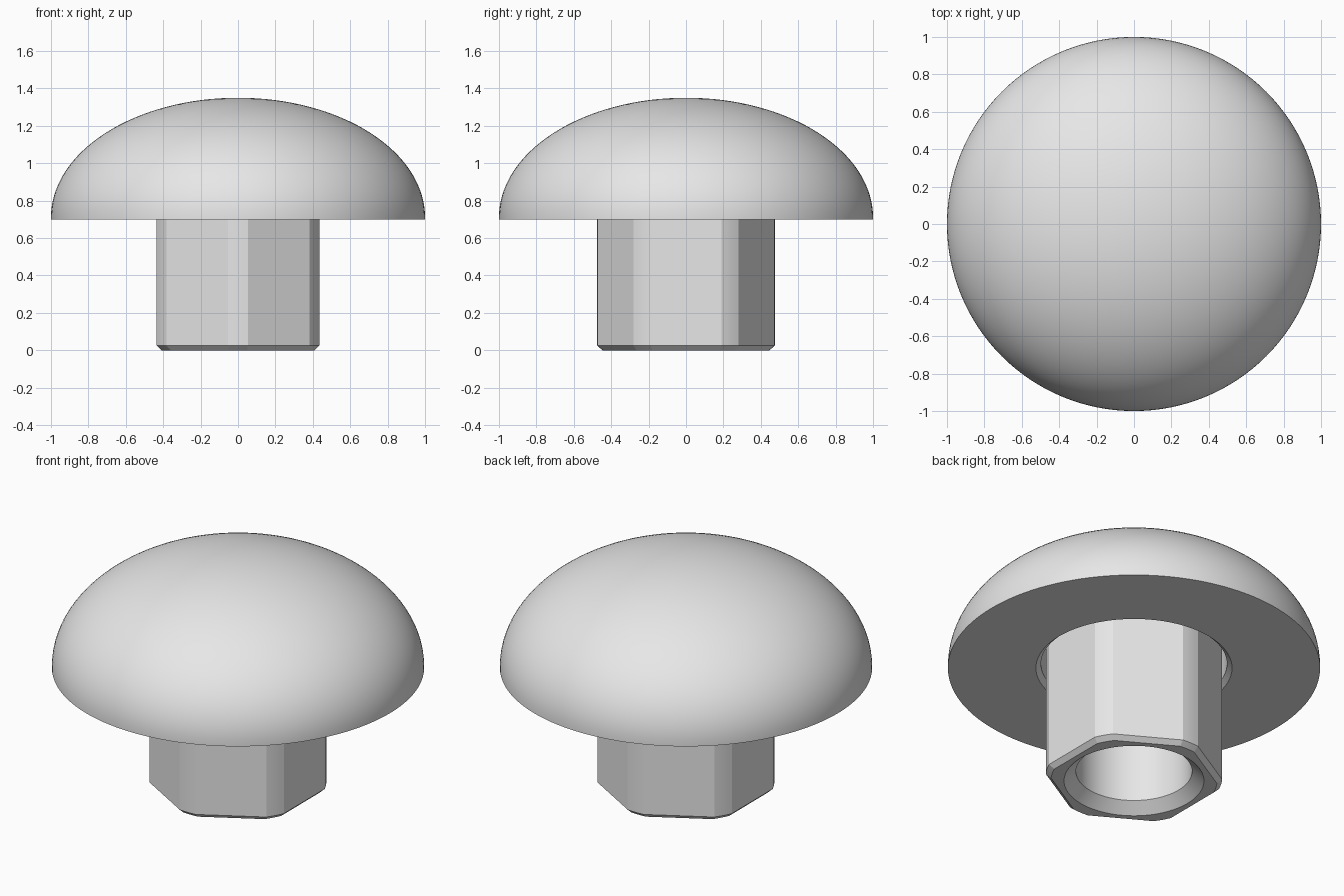
import bpy, bmesh, math

if "Cube" in bpy.data.objects:
    bpy.data.objects.remove(bpy.data.objects["Cube"])

grey = bpy.data.materials.new("plain grey")
grey.diffuse_color = (0.8, 0.8, 0.8, 1)
grey.use_nodes = True
grey.node_tree.nodes["Principled BSDF"].inputs["Base Color"].default_value = grey.diffuse_color


def loft(name, rings, closed=False):
    """Skin a list of rings; a one-point ring closes an end with a fan."""
    bm = bmesh.new()
    loops = [[bm.verts.new(p) for p in ring] for ring in rings]
    pairs = list(zip(loops, loops[1:]))
    if closed:
        pairs.append((loops[-1], loops[0]))
    for a, b in pairs:
        n = max(len(a), len(b))
        for i in range(n):
            j = (i + 1) % n
            if len(a) == 1:
                bm.faces.new((a[0], b[j], b[i]))
            elif len(b) == 1:
                bm.faces.new((a[i], a[j], b[0]))
            else:
                bm.faces.new((a[i], a[j], b[j], b[i]))
    bmesh.ops.recalc_face_normals(bm, faces=bm.faces)
    mesh = bpy.data.meshes.new(name)
    bm.to_mesh(mesh)
    bm.free()
    mesh.materials.append(grey)
    obj = bpy.data.objects.new(name, mesh)
    bpy.context.collection.objects.link(obj)
    bpy.ops.object.select_all(action='DESELECT')
    obj.select_set(True)
    bpy.context.view_layer.objects.active = obj
    bpy.ops.object.shade_smooth_by_angle(angle=math.radians(15))


def ring(radius, z, angles):
    """Ring of points; radius is a number or a function of the angle."""
    r = radius if callable(radius) else (lambda t: radius)
    return [(r(t) * math.cos(t), r(t) * math.sin(t), z) for t in angles]


# Domed cap: elliptical top, flat underside, chamfered round socket
BASE, TOP, SOCKET_TOP = 0.70, 1.35, 1.0
circle = [math.tau * i / 128 for i in range(128)]
profile = [(0.50, SOCKET_TOP), (0.50, BASE + 0.025), (0.527, BASE), (1.0, BASE)]
for i in range(32):
    t = math.pi / 2 * i / 32
    profile.append((math.cos(t), BASE + 0.01 + (TOP - BASE - 0.01) * math.sin(t)))
cap = [[(0, 0, SOCKET_TOP)]] + [ring(r, z, circle) for r, z in profile] + [[(0, 0, TOP)]]
loft("domed_cap", cap)

# Hexagonal stem: flats trimmed by a circle at the corners, bored from below
FLAT, CORNER = 0.435, 0.475
half = math.acos(FLAT / CORNER)
angles = []
for k in range(6):
    mid = k * math.pi / 3
    angles += [mid - half + 2 * half * i / 12 for i in range(13)]
    arc = math.pi / 3 - 2 * half
    angles += [mid + half + arc * i / 4 for i in range(1, 4)]


def hexagon(t):
    d = (t + math.pi / 6) % (math.pi / 3) - math.pi / 6
    return min(CORNER, FLAT / math.cos(d))


stem = [
    ring(hexagon, SOCKET_TOP + 0.01, angles),
    ring(hexagon, 0.025, angles),
    ring(lambda t: hexagon(t) * 0.94, 0.0, angles),
    ring(0.376, 0.0, angles),
    ring(0.312, 0.058, angles),
    ring(0.312, SOCKET_TOP + 0.01, angles),
]
loft("hex_stem", stem, closed=True)
